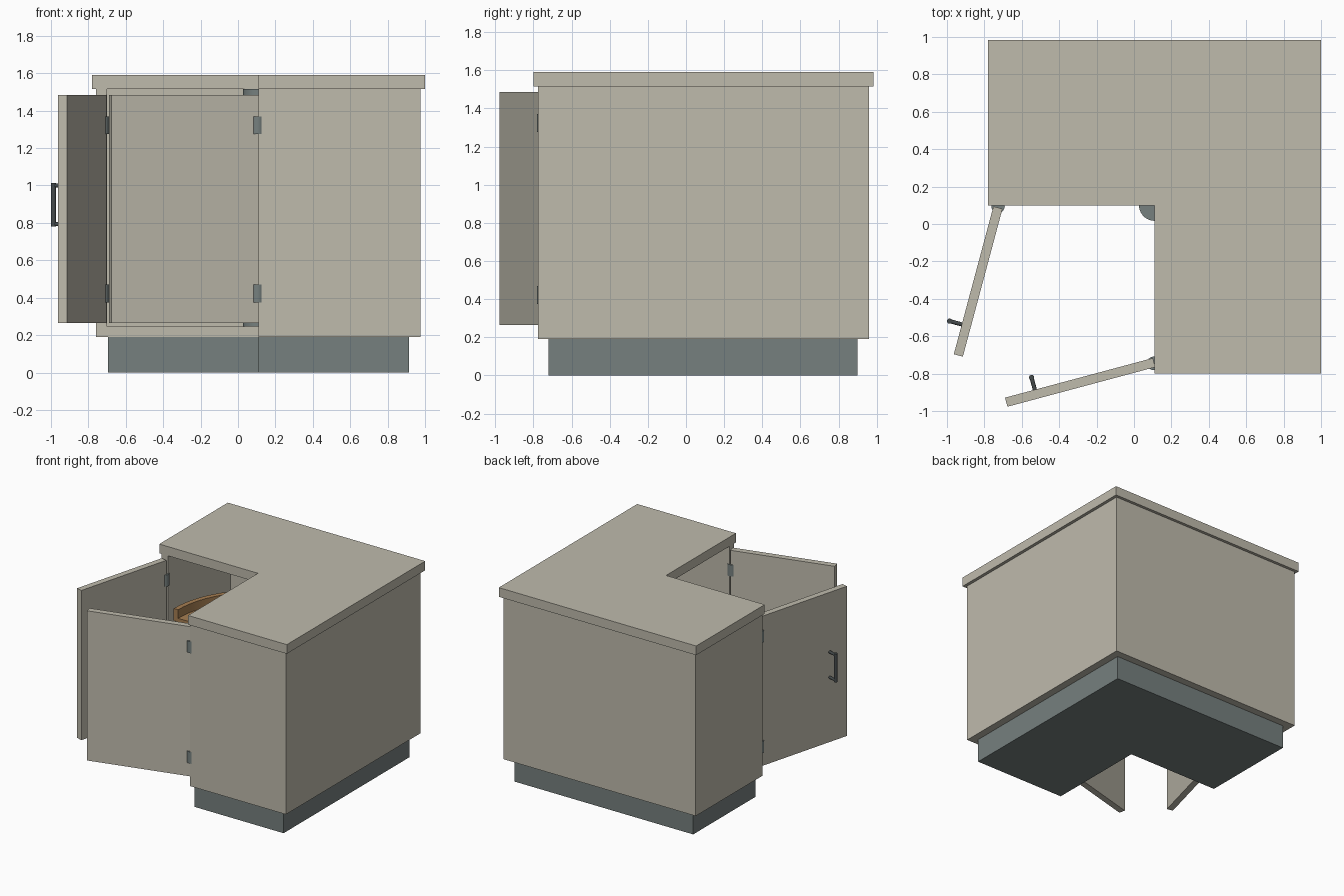
import bpy, bmesh, math
from mathutils import Vector

if "Cube" in bpy.data.objects:
    bpy.data.objects.remove(bpy.data.objects["Cube"])


def material(name, rgb):
    m = bpy.data.materials.new(name)
    m.diffuse_color = (*rgb, 1)
    m.use_nodes = True
    m.node_tree.nodes["Principled BSDF"].inputs["Base Color"].default_value = m.diffuse_color
    return m


BEIGE = material("beige laminate", (0.52, 0.495, 0.415))
SLATE = material("slate grey", (0.18, 0.215, 0.21))
DARK = material("dark metal", (0.06, 0.07, 0.072))
WOOD = material("brown wood", (0.38, 0.21, 0.085))

CX, CY = 0.11, 0.10      # inner corner of the L


def finish(name, bm, mat, smooth=False):
    bmesh.ops.recalc_face_normals(bm, faces=bm.faces)
    me = bpy.data.meshes.new(name)
    bm.to_mesh(me)
    bm.free()
    me.materials.append(mat)
    ob = bpy.data.objects.new(name, me)
    bpy.context.collection.objects.link(ob)
    if smooth:
        bpy.ops.object.select_all(action='DESELECT')
        ob.select_set(True)
        bpy.context.view_layer.objects.active = ob
        bpy.ops.object.shade_smooth_by_angle(angle=math.radians(35))
    return ob


def prism(name, outline, z0, z1, mat, smooth=False):
    """Extrude a plan outline from z0 to z1."""
    bm = bmesh.new()
    base = bm.faces.new([bm.verts.new((x, y, z0)) for x, y in outline])
    ext = bmesh.ops.extrude_face_region(bm, geom=[base])
    verts = [g for g in ext["geom"] if isinstance(g, bmesh.types.BMVert)]
    bmesh.ops.translate(bm, verts=verts, vec=(0, 0, z1 - z0))
    return finish(name, bm, mat, smooth)


def rod(name, a, b, r, mat, seg=24):
    """Round bar between two points."""
    a, b = Vector(a), Vector(b)
    bm = bmesh.new()
    bmesh.ops.create_cone(bm, cap_ends=True, segments=seg, radius1=r, radius2=r,
                          depth=(b - a).length)
    rot = (b - a).to_track_quat('Z', 'Y').to_matrix()
    bmesh.ops.rotate(bm, verts=bm.verts, cent=(0, 0, 0), matrix=rot)
    bmesh.ops.translate(bm, verts=bm.verts, vec=(a + b) / 2)
    return finish(name, bm, mat, True)


def ell(x0, x1, y0, y1):
    """L-shaped plan with the notch at the front left."""
    return [(x0, CY), (CX, CY), (CX, y0), (x1, y0), (x1, y1), (x0, y1)]


def arc(r, a0, a1, n=48):
    return [(CX + r * math.cos(math.radians(a0 + (a1 - a0) * i / n)),
             CY + r * math.sin(math.radians(a0 + (a1 - a0) * i / n)))
            for i in range(n + 1)]


# Plinth, worktop and cabinet floor
prism("plinth", ell(-0.695, 0.915, -0.72, 0.90), 0, 0.19, SLATE)
prism("worktop", ell(-0.78, 1.0, -0.80, 0.983), 1.515, 1.59, BEIGE)
prism("cabinet_floor", ell(-0.70, 0.915, -0.715, 0.90), 0.19, 0.247, BEIGE)

# Walls: two open-ended wings joined at the back corner
prism("cabinet_walls", [(-0.76, CY), (-0.76, 0.96), (0.975, 0.96), (0.975, -0.775),
                        (CX, -0.775), (CX, -0.715), (0.915, -0.715), (0.915, 0.90),
                        (-0.70, 0.90), (-0.70, CY)], 0.19, 1.515, BEIGE)

# Rotating corner shelves on a central post
rod("shelf_post", (CX, CY, 0.247), (CX, CY, 1.515), 0.083, SLATE, 40)
for label, z in (("lower", 0.40), ("upper", 1.00)):
    prism(label + "_shelf", [(CX, CY)] + arc(0.76, -90, 180), z, z + 0.03, WOOD, True)
    prism(label + "_shelf_rim", arc(0.76, -90, 180) + arc(0.72, 180, -90),
          z + 0.03, z + 0.10, WOOD, True)

# Open doors with hinges and handles
DOOR_LEN, HALF = 0.818, 0.025
for label, hinge, angle, pin in (
        ("left", (-0.7275, 0.0875), 255, (-0.727, 0.095)),
        ("right", (0.107, -0.741), 195, (0.105, -0.745))):
    h = Vector(hinge)
    t = math.radians(angle)
    d = Vector((math.cos(t), math.sin(t)))
    n = Vector((d.y, -d.x))
    e = h + d * DOOR_LEN
    prism(label + "_door", [h + n * HALF, e + n * HALF, e - n * HALF, h - n * HALF],
          0.265, 1.485, BEIGE)
    for part, z in (("lower", 0.375), ("upper", 1.275)):
        rod(f"{label}_{part}_hinge", (*pin, z), (*pin, z + 0.095), 0.036, SLATE)
    foot = h + d * 0.653 + n * HALF
    grip = h + d * 0.653 + n * 0.0925
    rod(label + "_handle_grip", (*grip, 0.78), (*grip, 1.012), 0.014, DARK, 16)
    for part, z in (("lower", 0.793), ("upper", 0.999)):
        rod(f"{label}_{part}_handle_post", (*foot, z), (*grip, z), 0.011, DARK, 16)
